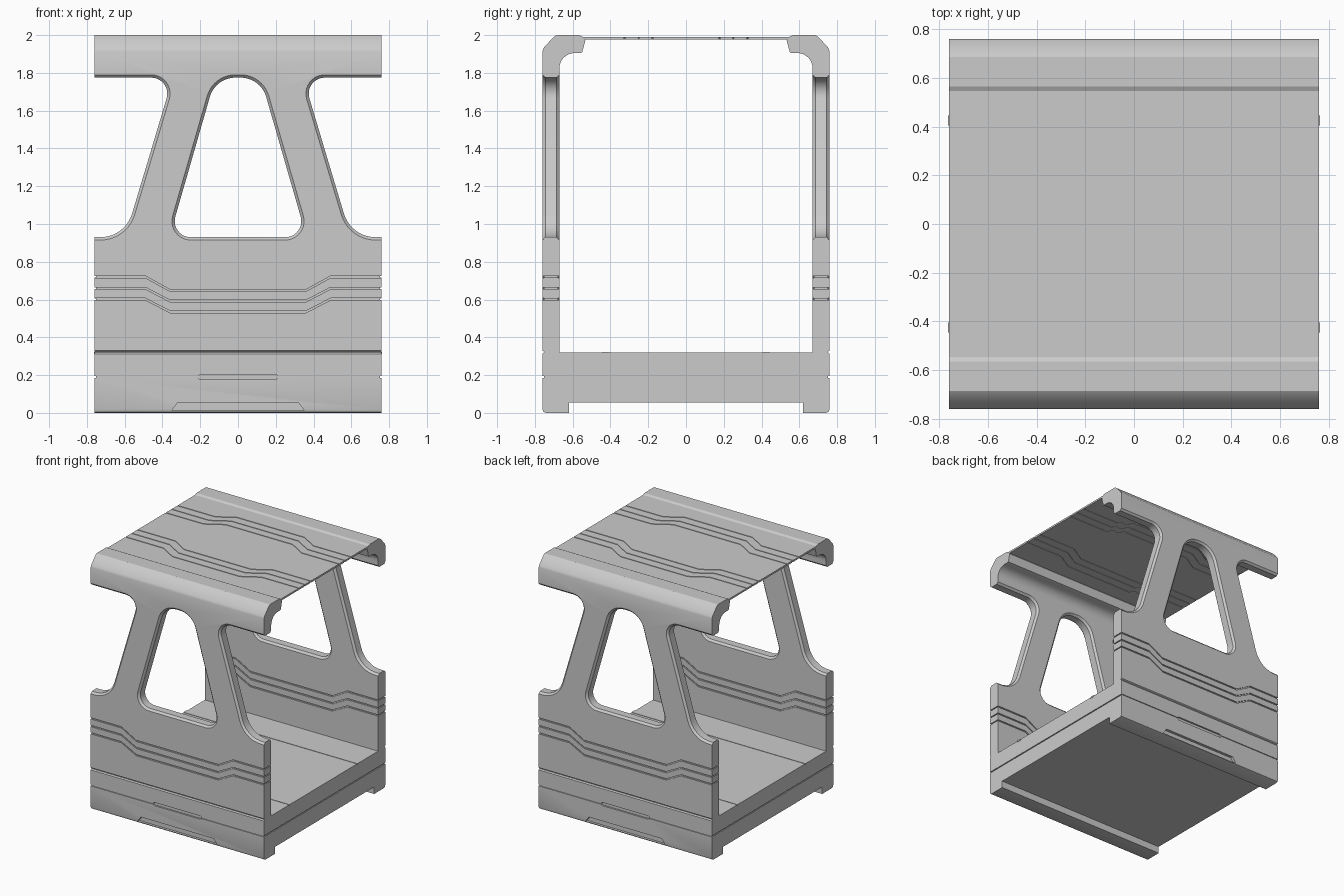
import bpy, bmesh, math
from mathutils import Vector

if "Cube" in bpy.data.objects:
    bpy.data.objects.remove(bpy.data.objects["Cube"])

W = 0.76  # half width in x and y


def loft(name, shapes):
    """Each shape is a list of equal-length rings, bridged and capped."""
    bm = bmesh.new()
    for rings in shapes:
        vs = [[bm.verts.new(p) for p in r] for r in rings]
        n = len(vs[0])
        for a, b in zip(vs, vs[1:]):
            for i in range(n):
                j = (i + 1) % n
                bm.faces.new((a[i], a[j], b[j], b[i]))
        bm.faces.new(vs[0])
        bm.faces.new(vs[-1])
    bmesh.ops.recalc_face_normals(bm, faces=bm.faces[:])
    me = bpy.data.meshes.new(name)
    bm.to_mesh(me)
    bm.free()
    ob = bpy.data.objects.new(name, me)
    bpy.context.collection.objects.link(ob)
    return ob


def along_x(prof, x0=-W, x1=W):
    return [[(x, y, z) for y, z in prof] for x in (x0, x1)]


def along_y(poly, y0, y1):
    return [[(x, y, z) for x, z in poly] for y in (y0, y1)]


def along_z(poly, z0, z1):
    return [[(x, y, z) for x, y in poly] for z in (z0, z1)]


def box(x0, x1, y0, y1, z0, z1):
    return along_x([(y0, z0), (y1, z0), (y1, z1), (y0, z1)], x0, x1)


def rounded(corners, off=0.0, seg=10):
    """Convex polygon of (x, z, radius) corners, filleted then offset."""
    out = []
    for i, (x, z, r) in enumerate(corners):
        p = Vector((x, z))
        d1 = (Vector(corners[i - 1][:2]) - p).normalized()
        d2 = (Vector(corners[(i + 1) % len(corners)][:2]) - p).normalized()
        half = math.acos(d1.dot(d2)) / 2
        c = p + (d1 + d2).normalized() * (r / math.sin(half))
        t = r / math.tan(half)
        s, e = p + d1 * t - c, p + d2 * t - c
        a0 = math.atan2(s.y, s.x)
        da = (math.atan2(e.y, e.x) - a0 + math.pi) % (2 * math.pi) - math.pi
        for k in range(seg + 1):
            a = a0 + da * k / seg
            out.append((c.x + (r + off) * math.cos(a), c.y + (r + off) * math.sin(a)))
    return out


def ribbon(xs, end, mid, w=0.005):
    """Stepped groove band running along x."""
    a, b = xs
    path = [(-0.8, end), (-a, end), (-b, mid), (b, mid), (a, end), (0.8, end)]
    return [(x, v + w) for x, v in path] + [(x, v - w) for x, v in reversed(path)]


def flared(corners):
    """Through-cutter for the front wall, chamfering both faces."""
    return [[(x, y, z) for x, z in rounded(corners, off)]
            for y, off in ((-0.79, 0.03), (-0.745, -0.015), (-0.685, -0.015), (-0.64, 0.03))]


def finish(ob, cutters=(), mirror=False):
    for c in cutters:
        c.hide_render = True
        m = ob.modifiers.new("cut", 'BOOLEAN')
        m.operation, m.solver, m.object = 'DIFFERENCE', 'EXACT', c
    if mirror:
        m = ob.modifiers.new("mirror", 'MIRROR')
        m.use_axis = (False, True, False)
        m.use_mirror_merge = False
    bpy.context.view_layer.update()
    dg = bpy.context.evaluated_depsgraph_get()
    me = bpy.data.meshes.new_from_object(ob.evaluated_get(dg))
    ob.modifiers.clear()
    ob.data = me
    for c in cutters:
        bpy.data.objects.remove(c)
    bpy.ops.object.select_all(action='DESELECT')
    ob.select_set(True)
    bpy.context.view_layer.objects.active = ob
    bpy.ops.object.shade_smooth_by_angle(angle=math.radians(25))


# Base: floor slab with feet, seam groove and recessed slots
half = [(-0.62, 0.055), (-0.62, 0), (-0.742, 0), (-0.755, 0.006), (-W, 0.02),
        (-W, 0.185), (-0.753, 0.185), (-0.753, 0.195), (-W, 0.195),
        (-W, 0.312), (-0.752, 0.32)]
base = loft("base", [along_x(half + [(-y, z) for y, z in reversed(half)])])
pill = rounded([(-0.21, 0.177, 0.012), (0.21, 0.177, 0.012),
                (0.21, 0.203, 0.012), (-0.21, 0.203, 0.012)], seg=4)
notch = [(-0.35, 0.012), (0.35, 0.012), (0.32, 0.055), (-0.32, 0.055)]
slots = loft("slot_cutter", [s for d in (-1, 1) for s in
                             (along_y(pill, d * 0.8, d * 0.747), along_y(notch, d * 0.8, d * 0.738))])
seams = loft("seam_cutter", [box(d * 0.753, d * 0.8, -0.8, 0.8, 0.186, 0.194) for d in (-1, 1)])
finish(base, [slots, seams])

# Low strips on the floor
strips = loft("floor_strips", [box(-0.763, 0.763, y - 0.02, y + 0.02, 0.312, 0.323) for y in (-0.425, 0.425)])
finish(strips)

# Side wall with roof rail: one profile, then window and end openings
arc = [(-0.59 - 0.08 * math.cos(a), 1.825 + 0.08 * math.sin(a))
       for a in (math.pi / 2 * k / 8 for k in range(9))]
prof = [(-0.752, 0.31), (-0.752, 0.324), (-W, 0.33), (-W, 1.915), (-0.754, 1.932),
        (-0.703, 1.988), (-0.685, 2.0), (-0.565, 2.0), (-0.545, 1.99),
        (-0.533, 1.97), (-0.55, 1.908), (-0.558, 1.905)] + arc[::-1] + [(-0.67, 0.31)]
wall = loft("side_walls", [along_x(prof)])
window = loft("window_cutter", [flared([(-0.383, 0.915, 0.1), (0.383, 0.915, 0.1),
                                        (0.131, 1.79, 0.155), (-0.131, 1.79, 0.155)])])
sides = loft("opening_cutter", [flared([(d * 0.95, 0.915, 0.04), (d * 0.587, 0.915, 0.19),
                                        (d * 0.325, 1.79, 0.1), (d * 0.95, 1.79, 0.04)])
                                for d in (-1, 1)])
steps = [(0.72, 0.648), (0.66, 0.592), (0.602, 0.535)]
bands = loft("band_cutter", [along_y(ribbon((0.49, 0.36), e, m), y0, y1) for e, m in steps
                             for y0, y1 in ((-0.8, -0.752), (-0.678, -0.62))])
ends = loft("end_cutter", [box(d * 0.752, d * 0.8, -0.81, -0.61, e - 0.004, e + 0.004)
                           for e, m in steps for d in (-1, 1)])
finish(wall, [window, sides, bands, ends], mirror=True)

# Roof panel with stepped grooves on both faces
roof = loft("roof_panel", [box(-W, W, -0.548, 0.548, 1.977, 1.991)])
lines = [(0.325, 0.405), (0.25, 0.33), (0.177, 0.258)]
grooves = loft("roof_groove_cutter", [along_z(ribbon((0.43, 0.295), d * e, d * m), z0, z1)
                                      for e, m in lines for d in (-1, 1)
                                      for z0, z1 in ((1.987, 2.02), (1.95, 1.981))])
finish(roof, [grooves])
